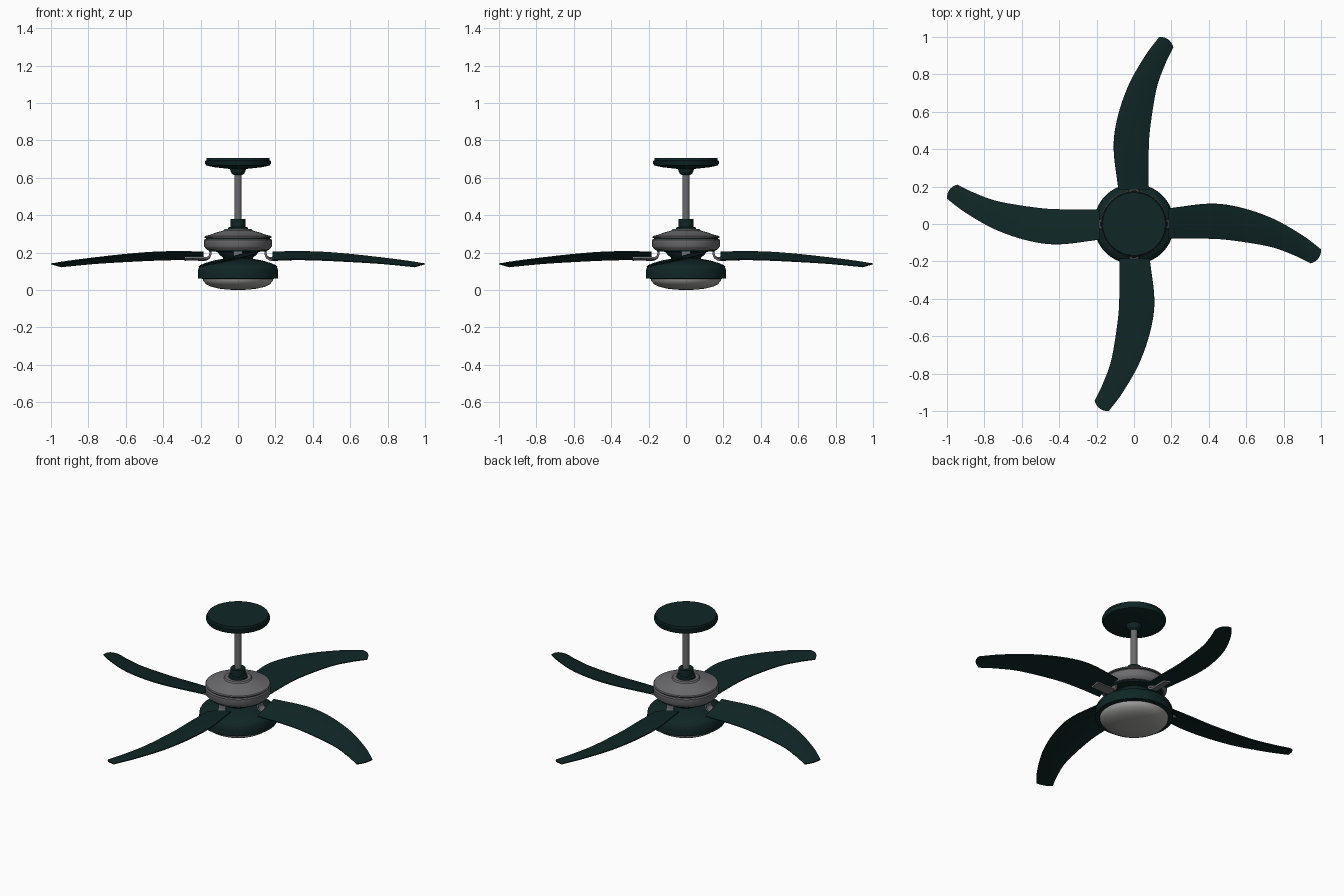
import bpy, bmesh, math
from mathutils import Vector

cube = bpy.data.objects.get("Cube")
if cube:
    bpy.data.objects.remove(cube, do_unlink=True)


def material(name, rgb):
    mat = bpy.data.materials.new(name)
    mat.use_nodes = True
    color = (*rgb, 1.0)
    mat.diffuse_color = color
    mat.node_tree.nodes["Principled BSDF"].inputs["Base Color"].default_value = color
    return mat


GREEN = material("dark green", (0.005, 0.019, 0.019))
GREY = material("steel grey", (0.15, 0.15, 0.16))
LENS = material("lamp glass", (0.36, 0.36, 0.35))


def finish(bm, name, mat):
    """Turn a bmesh into a smooth-shaded object."""
    bmesh.ops.recalc_face_normals(bm, faces=bm.faces)
    mesh = bpy.data.meshes.new(name)
    bm.to_mesh(mesh)
    bm.free()
    mesh.materials.append(mat)
    obj = bpy.data.objects.new(name, mesh)
    bpy.context.collection.objects.link(obj)
    bpy.ops.object.select_all(action="DESELECT")
    obj.select_set(True)
    bpy.context.view_layer.objects.active = obj
    bpy.ops.object.shade_smooth_by_angle(angle=math.radians(35))
    return obj


def lathe(name, mat, profile, steps=64):
    """Spin (radius, height) points around the z axis."""
    bm = bmesh.new()
    verts = [bm.verts.new((r, 0, z)) for r, z in profile]
    edges = [bm.edges.new(pair) for pair in zip(verts, verts[1:])]
    bmesh.ops.spin(bm, geom=verts + edges, cent=(0, 0, 0), axis=(0, 0, 1),
                   angle=math.tau, steps=steps, use_duplicate=False)
    bmesh.ops.remove_doubles(bm, verts=bm.verts, dist=1e-5)
    return finish(bm, name, mat)


def sheet(name, mat, rows, thickness):
    """Skin rows of points and give the skin a thickness."""
    bm = bmesh.new()
    grid = [[bm.verts.new(p) for p in row] for row in rows]
    for a, b in zip(grid, grid[1:]):
        for i in range(len(a) - 1):
            bm.faces.new((a[i], b[i], b[i + 1], a[i + 1]))
    bmesh.ops.recalc_face_normals(bm, faces=bm.faces)
    bmesh.ops.solidify(bm, geom=bm.faces[:], thickness=thickness)
    return finish(bm, name, mat)


def spline(points, t):
    """Point on a Catmull-Rom curve through the points, t from 0 to 1."""
    pts = [Vector(p) for p in points]
    pts = [2 * pts[0] - pts[1]] + pts + [2 * pts[-1] - pts[-2]]
    s = t * (len(points) - 1)
    i = min(int(s), len(points) - 2)
    f = s - i
    a, b, c, d = pts[i:i + 4]
    return 0.5 * (2 * b + (c - a) * f + (2 * a - 5 * b + 4 * c - d) * f ** 2
                  + (3 * b - a - 3 * c + d) * f ** 3)


def ring_of_four(obj, name):
    """Repeat a part every quarter turn."""
    obj.name = name + "_1"
    for k in range(1, 4):
        copy = obj.copy()
        copy.name = f"{name}_{k + 1}"
        copy.rotation_euler.z = k * math.pi / 2
        bpy.context.collection.objects.link(copy)


# Ceiling canopy, down rod and coupler
lathe("canopy", GREEN, [(0, .706), (.168, .706), (.17, .692), (.176, .69), (.176, .676),
                        (.17, .666), (.13, .657), (.05, .648), (0, .648)])
lathe("canopy_ball", GREEN, [(0, .65), (.042, .65), (.041, .637), (.033, .622), (.022, .614), (0, .614)], 32)
lathe("down_rod", GREY, [(0, .64), (.019, .64), (.019, .33), (0, .33)], 32)
lathe("coupler", GREEN, [(0, .38), (.041, .38), (.041, .338), (.052, .334), (.055, .322), (0, .322)], 32)

# Motor housing with a dark seam under the lid
lathe("motor_lid", GREY, [(0, .326), (.072, .326), (.078, .318), (.115, .308), (.15, .295),
                          (.176, .289), (.18, .284), (.178, .279), (0, .279)])
lathe("motor_seam", GREEN, [(0, .282), (.172, .282), (.172, .27), (0, .27)])
lathe("motor_body", GREY, [(0, .274), (.176, .274), (.181, .268), (.181, .234), (.176, .226),
                           (.165, .215), (.1, .213), (0, .213)])
lathe("hub", GREEN, [(0, .214), (.158, .214), (.156, .207), (.108, .204), (.1, .19),
                     (.08, .172), (.07, .15), (0, .15)])

# Lamp housing and glass
lathe("lamp_housing", GREEN, [(0, .168), (.075, .168), (.13, .158), (.18, .143), (.204, .13),
                              (.212, .115), (.215, .085), (.215, .062), (.19, .06), (0, .06)])
lathe("lamp_glass", LENS, [(0, .064), (.19, .064), (.187, .05), (.172, .032), (.145, .018),
                           (.105, .008), (.055, .002), (0, 0)])

# Swept, pitched and drooping blades
lead = [(.185, .083, .207), (.4, .108, .207), (.56, .09, .197),
        (.74, .03, .178), (.9, -.06, .158), (1, -.135, .142)]
trail = [(.185, -.077, .164), (.35, -.078, .165), (.5, -.085, .16),
         (.72, -.12, .148), (.85, -.165, .137), (.945, -.21, .127)]
rows = []
for i in range(41):
    t = i / 40
    a, b = spline(lead, t), spline(trail, t)
    row = []
    for j in range(13):
        u = j / 12
        arch = 4 * u * (1 - u)
        bulge = Vector((.8, -.59, 0)) * arch * .018 * t ** 8
        row.append(a.lerp(b, u) + bulge + Vector((0, 0, .005 * arch)))
    rows.append(row)
ring_of_four(sheet("blade", GREEN, rows, .006), "blade")

# Bent straps that carry the blades
path = [(.135, .222), (.148, .217), (.153, .2), (.155, .185), (.165, .175), (.185, .172), (.235, .174), (.285, .173)]
rows = []
for i in range(29):
    p = spline([(x, 0, z) for x, z in path], i / 28)
    tilt = .25 * min(1, max(0, (p.x - .15) / .03))
    rows.append([p + Vector((0, y, tilt * y)) for y in (-.024, .024)])
ring_of_four(sheet("blade_bracket", GREY, rows, .011), "blade_bracket")
